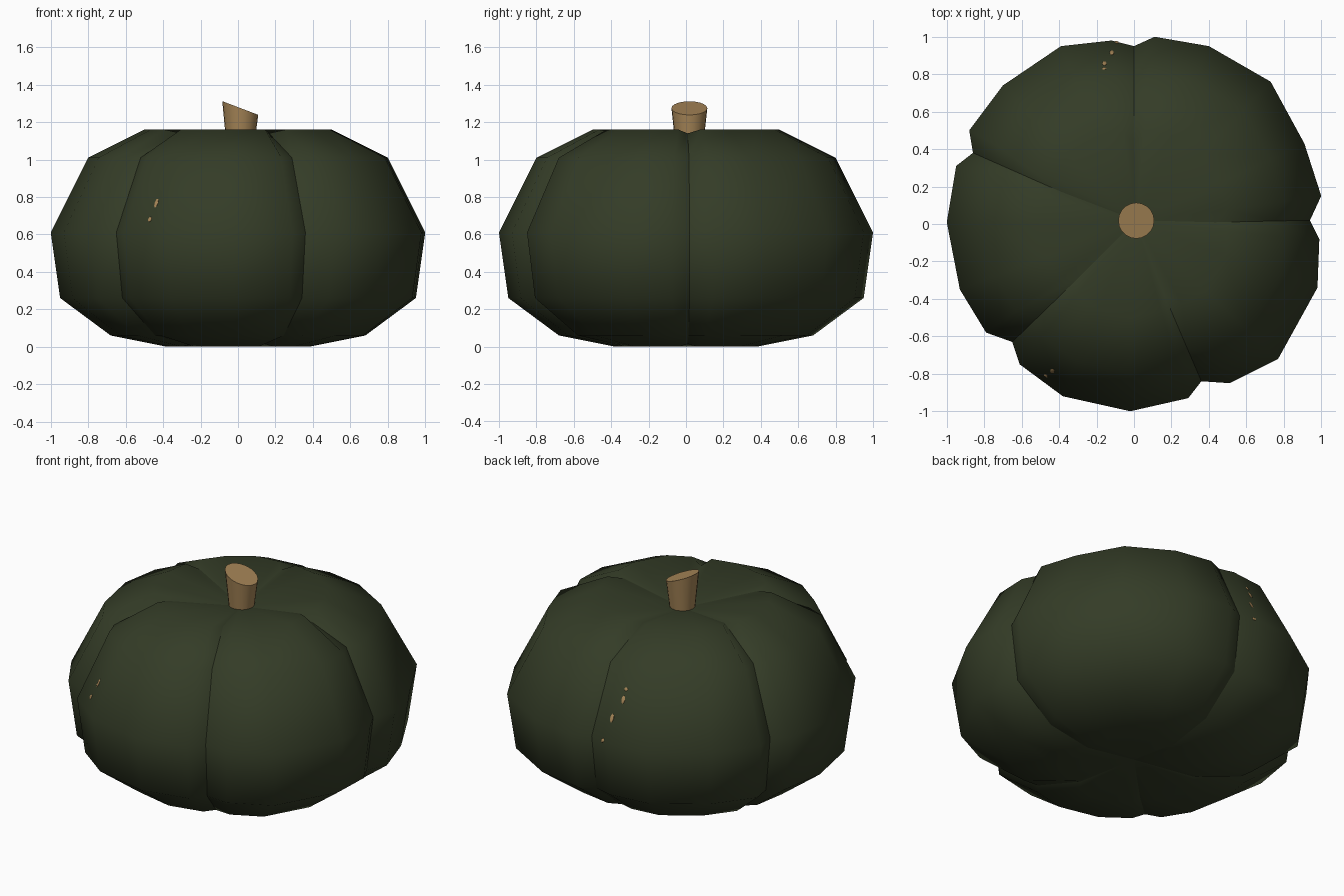
import bpy, bmesh, math
from mathutils import Vector
from mathutils.bvhtree import BVHTree

cube = bpy.data.objects.get("Cube")
if cube:
    bpy.data.objects.remove(cube, do_unlink=True)


def make_material(name, color):
    mat = bpy.data.materials.new(name)
    mat.use_nodes = True
    mat.diffuse_color = (*color, 1)
    mat.node_tree.nodes["Principled BSDF"].inputs["Base Color"].default_value = (*color, 1)
    return mat


def add_object(name, bm, mat):
    bmesh.ops.recalc_face_normals(bm, faces=bm.faces)
    mesh = bpy.data.meshes.new(name)
    bm.to_mesh(mesh)
    obj = bpy.data.objects.new(name, mesh)
    mesh.materials.append(mat)
    bpy.context.collection.objects.link(obj)
    return obj


rind = make_material("dark green rind", (0.034, 0.045, 0.02))
wood = make_material("tan stem", (0.38, 0.235, 0.095))

# Widest cross-section, one row per lobe; each row starts at its crease
lobes = [
    [(.94, .02), (1, .15), (.91, .43), (.73, .76), (.4, .95), (.11, 1)],
    [(0, .95), (-.12, .98), (-.39, .95), (-.7, .74), (-.88, .5)],
    [(-.86, .38), (-.95, .31), (-1, .01), (-.93, -.35), (-.79, -.58)],
    [(-.65, -.63), (-.61, -.75), (-.38, -.92), (-.02, -1), (.29, -.93)],
    [(.36, -.84), (.51, -.85), (.77, -.72), (.98, -.34), (.99, -.08)],
]
# Side profile: radius factor and height
profile = [(.38, 0), (.68, .06), (.95, .26), (1, .61), (.8, 1.01), (.5, 1.16)]

# Pumpkin body: scaled copies of the cross-section, pinched at both poles
bm = bmesh.new()
crease_verts = set()
rings = []
for scale, z in profile:
    ring = []
    for lobe in lobes:
        for i, (x, y) in enumerate(lobe):
            crease = i == 0
            s, h = scale, z
            if crease and z > 1.1:
                s, h = scale * .92, z - .02
            elif crease and z < .01:
                h = .015
            v = bm.verts.new((x * s, y * s, h))
            if crease:
                crease_verts.add(v)
            ring.append(v)
    rings.append(ring)
bottom = bm.verts.new((0, 0, .07))
top = bm.verts.new((.01, .02, 1.07))
crease_verts |= {bottom, top}
count = len(rings[0])
for i in range(count):
    j = (i + 1) % count
    for low, high in zip(rings, rings[1:]):
        bm.faces.new((low[i], low[j], high[j], high[i]))
    bm.faces.new((bottom, rings[0][j], rings[0][i]))
    bm.faces.new((top, rings[-1][i], rings[-1][j]))
for face in bm.faces:
    face.smooth = True
# Sharp shading along the grooves between lobes
for edge in bm.edges:
    edge.smooth = not all(v in crease_verts for v in edge.verts)
add_object("pumpkin_body", bm, rind)
surface = BVHTree.FromBMesh(bm)

# Stem: tapered cylinder with a slanted cut
stem = bmesh.new()
bmesh.ops.create_cone(stem, cap_ends=True, segments=20, radius1=.07, radius2=.096, depth=.24)
for v in stem.verts:
    is_top = v.co.z > 0
    v.co.x += .012
    v.co.y += .018
    v.co.z = 1.275 - .38 * (v.co.x - .012) if is_top else 1.04
for face in stem.faces:
    face.smooth = len(face.verts) == 4
for edge in stem.edges:
    edge.smooth = all(f.smooth for f in edge.link_faces)
add_object("stem", stem, wood)

# Small tan flecks lying on the rind: position and half length
flecks = [
    (-.16, .84, .91, .012), (-.16, .88, .86, .026), (-.12, .93, .75, .028),
    (-.09, .98, .62, .013), (-.44, -.79, .77, .028), (-.47, -.81, .68, .016),
]
for number, (x, y, z, size) in enumerate(flecks, 1):
    spot, normal, _, _ = surface.find_nearest(Vector((x, y, z)))
    if normal.dot(spot - Vector((0, 0, .6))) < 0:
        normal = -normal
    fleck = bmesh.new()
    bmesh.ops.create_uvsphere(fleck, u_segments=8, v_segments=5, radius=1)
    bmesh.ops.scale(fleck, verts=fleck.verts, vec=(.012, size, .005))
    obj = add_object("fleck_%d" % number, fleck, wood)
    obj.location = spot
    obj.rotation_mode = "QUATERNION"
    obj.rotation_quaternion = normal.to_track_quat("Z", "Y")
